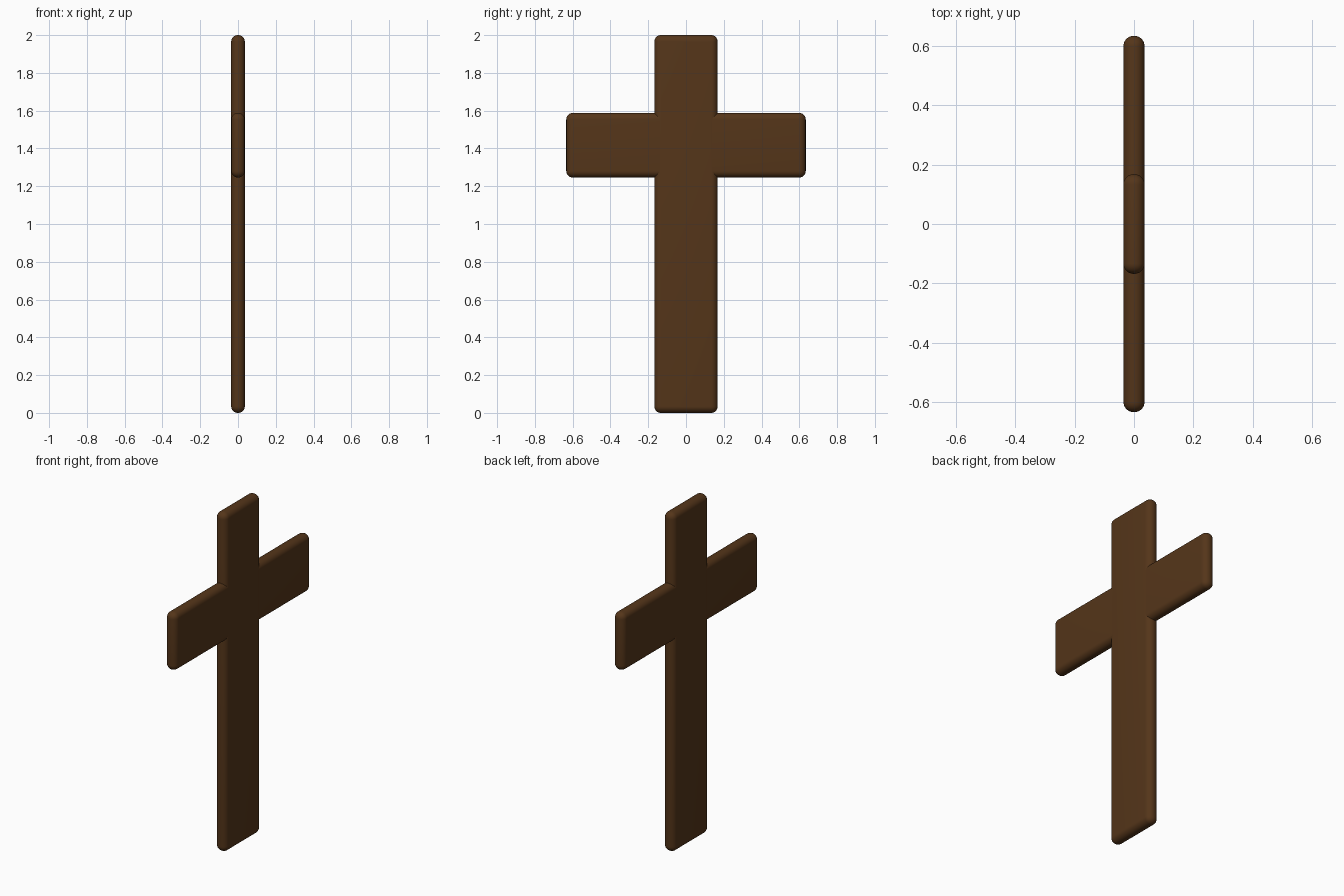
import bpy

if "Cube" in bpy.data.objects:
    bpy.data.objects.remove(bpy.data.objects["Cube"])

wood = bpy.data.materials.new("dark_wood")
wood.diffuse_color = (0.09, 0.036, 0.01, 1)
wood.use_nodes = True
wood.node_tree.nodes["Principled BSDF"].inputs["Base Color"].default_value = wood.diffuse_color


def rounded_beam(name, size, z, radius):
    bpy.ops.mesh.primitive_cube_add(size=1, location=(0, 0, z))
    ob = bpy.context.object
    ob.name = name
    ob.scale = size
    bpy.ops.object.transform_apply(location=False, rotation=False, scale=True)
    bevel = ob.modifiers.new("round_edges", "BEVEL")
    bevel.width = radius
    bevel.segments = 8
    bevel.limit_method = 'NONE'
    bpy.ops.object.modifier_apply(modifier=bevel.name)
    ob.data.materials.append(wood)
    bpy.ops.object.shade_smooth_by_angle()
    return ob


# Upright post
rounded_beam("upright_beam", (0.072, 0.336, 2.0), 1.0, 0.035)
# Crossbar, a hair thinner so the faces do not coincide
rounded_beam("cross_beam", (0.071, 1.268, 0.342), 1.417, 0.0345)
